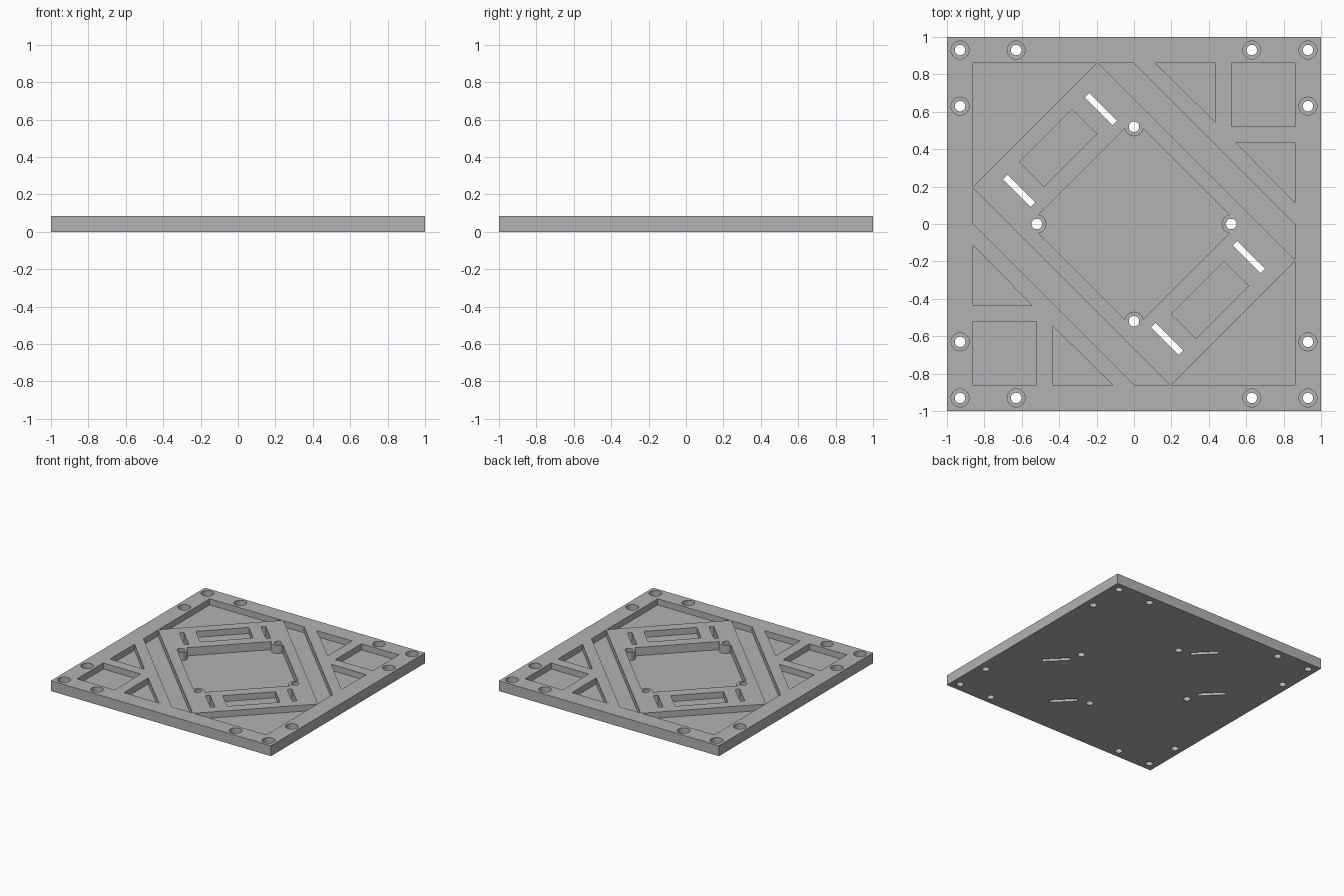
import bpy
import bmesh
from math import cos, sin, radians, sqrt

cube = bpy.data.objects.get("Cube")
if cube:
    bpy.data.objects.remove(cube, do_unlink=True)

TOP = 0.085
INNER = 0.86          # inner edge of the rim
FLOOR, DEEP = 0.035, 0.018

grey = bpy.data.materials.new("plain grey")
grey.use_nodes = True
grey.diffuse_color = (0.45, 0.45, 0.45, 1)
grey.node_tree.nodes["Principled BSDF"].inputs["Base Color"].default_value = (0.45, 0.45, 0.45, 1)


def prisms(name, outlines, z0, z1):
    """One object made of upright prisms, one per outline."""
    bm = bmesh.new()
    for pts in outlines:
        face = bm.faces.new([bm.verts.new((x, y, z0)) for x, y in pts])
        up = bmesh.ops.extrude_face_region(bm, geom=[face])["geom"]
        bmesh.ops.translate(bm, vec=(0, 0, z1 - z0),
                            verts=[v for v in up if isinstance(v, bmesh.types.BMVert)])
    bmesh.ops.recalc_face_normals(bm, faces=bm.faces)
    mesh = bpy.data.meshes.new(name)
    bm.to_mesh(mesh)
    bm.free()
    mesh.materials.append(grey)
    obj = bpy.data.objects.new(name, mesh)
    bpy.context.collection.objects.link(obj)
    return obj


def circle(cx, cy, r, n=32):
    return [(cx + r * cos(radians(360 * i / n)), cy + r * sin(radians(360 * i / n))) for i in range(n)]


def both(outlines):
    """Adds a copy of each outline turned half way round."""
    return outlines + [[(-x, -y) for x, y in o] for o in outlines]


def diagonal_box(u, v, du, dv):
    """Rectangle set on the diagonals, from its centre and half sizes."""
    corners = [(u - du, v - dv), (u + du, v - dv), (u + du, v + dv), (u - du, v + dv)]
    return [((a - b) / sqrt(2), (a + b) / sqrt(2)) for a, b in corners]


# Shallow pockets: corner triangles, side strips, squares, gussets, recesses
pockets = both([
    [(-INNER, INNER), (-INNER, 0.2), (-0.2, INNER)],
    [(-0.19, INNER), (0, INNER), (INNER, 0), (INNER, -0.19)],
    [(0.52, 0.52), (INNER, 0.52), (INNER, INNER), (0.52, INNER)],
    [(0.115, INNER), (0.435, 0.545), (0.435, INNER)],
    [(INNER, 0.115), (INNER, 0.435), (0.545, 0.435)],
    diagonal_box(0, 0.575, 0.2, 0.094),
])

# Deep central pocket, with a round boss left standing at each corner
centre = []
for axis in range(0, 360, 90):
    bx, by = 0.52 * cos(radians(axis)), 0.52 * sin(radians(axis))
    for i in range(17):
        t = radians(axis + 258.7 - 157.4 * i / 16)
        centre.append((bx + 0.051 * cos(t), by + 0.051 * sin(t)))

# Screw holes near the four corners, and in the bosses
screws = [(sx * x, sy * y) for sx in (-1, 1) for sy in (-1, 1)
          for x, y in ((0.93, 0.93), (0.63, 0.93), (0.93, 0.63))]
bosses = [(0.52, 0), (-0.52, 0), (0, 0.52), (0, -0.52)]
slots = both([diagonal_box(u, 0.56, 0.0175, 0.105) for u in (-0.309, 0.309)])

plate = prisms("base_plate", [[(-1, -1), (1, -1), (1, 1), (-1, 1)]], 0, TOP)
cutters = [
    prisms("pocket_cutter", pockets, FLOOR, 0.2),
    prisms("centre_cutter", [centre], DEEP, 0.2),
    prisms("counterbore_cutter", [circle(x, y, 0.048) for x, y in screws], 0.04, 0.2),
    prisms("hole_cutter", [circle(x, y, 0.028) for x, y in screws + bosses] + slots, -0.1, 0.25),
]
for cutter in cutters:
    mod = plate.modifiers.new(cutter.name, "BOOLEAN")
    mod.operation = "DIFFERENCE"
    mod.solver = "EXACT"
    mod.object = cutter

# Apply the cuts and remove the cutters
bpy.context.view_layer.objects.active = plate
for mod in list(plate.modifiers):
    bpy.ops.object.modifier_apply(modifier=mod.name)
for cutter in cutters:
    bpy.data.objects.remove(cutter, do_unlink=True)

bpy.ops.object.select_all(action="DESELECT")
plate.select_set(True)
bpy.ops.object.shade_smooth_by_angle(angle=radians(30))
